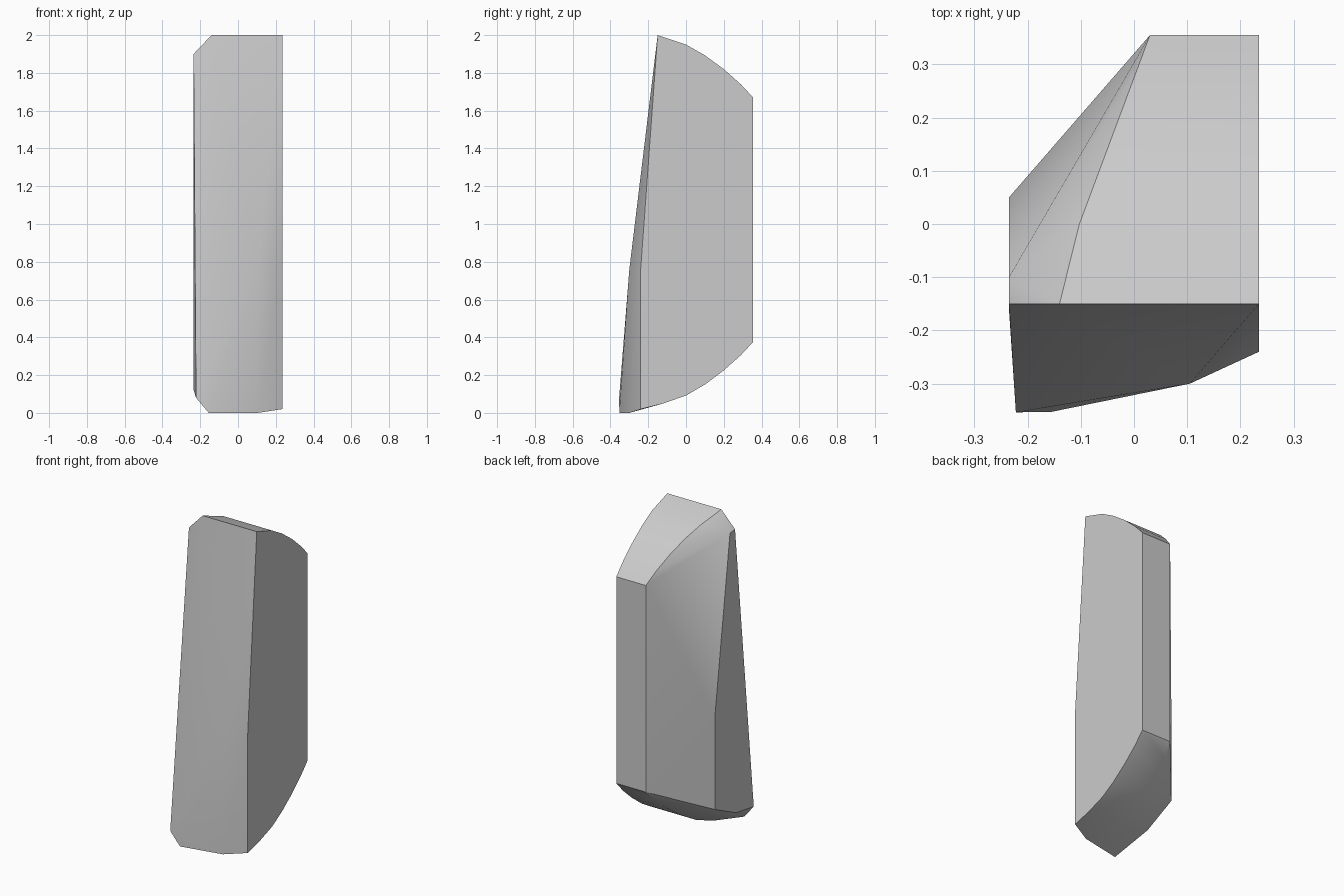
import bpy, bmesh, math

cube = bpy.data.objects.get("Cube")
if cube:
    bpy.data.objects.remove(cube, do_unlink=True)

# Flat side, and the two end curves as (y, z)
SIDE = 0.235
BACK = 0.355
top_curve = [(0, 1.95), (0.1, 1.893), (0.2, 1.82), (0.29, 1.74), (BACK, 1.67)]
low_curve = [(-0.12, 0.05), (0, 0.092), (0.1, 0.15), (0.2, 0.225), (0.29, 0.305), (BACK, 0.375)]


def rounded_end(curve, y0, x0):
    """Rows across an end, from the flat side to the slanted inner border."""
    rows = []
    for y, z in curve:
        t = (y - y0) / (BACK - y0)
        rows += [(SIDE, y, z), (x0 + t * (0.03 - x0), y, z)]
    return rows


points = rounded_end(top_curve, -0.1, -0.14) + rounded_end(low_curve, -0.3, -0.155)

# Top front edge with its clipped corner
points += [(SIDE, -0.15, 2), (-0.14, -0.15, 2), (-SIDE, -0.15, 1.9), (-SIDE, -0.1, 1.895)]
# Bulging front and lower front corner
points += [(SIDE, -0.24, 0.76), (SIDE, -0.24, 0.02), (0.105, -0.3, 0.76), (0.105, -0.3, 0),
           (-0.155, -0.353, 0), (-0.222, -0.354, 0.08), (-SIDE, -0.16, 0.12)]
# Corner between the narrow side and the slanted back
points += [(-SIDE, 0.05, 0.8), (-SIDE, 0.05, 0.22)]

# Solid faceted body wrapped around the corners
bm = bmesh.new()
for p in points:
    bm.verts.new(p)
hull = bmesh.ops.convex_hull(bm, input=bm.verts[:])
loose = {v for v in hull["geom_interior"] + hull["geom_unused"]
         if isinstance(v, bmesh.types.BMVert) and v.is_valid}
bmesh.ops.delete(bm, geom=list(loose), context="VERTS")
bmesh.ops.dissolve_limit(bm, angle_limit=math.radians(0.5), verts=bm.verts[:], edges=bm.edges[:])
bmesh.ops.recalc_face_normals(bm, faces=bm.faces[:])
mesh = bpy.data.meshes.new("faceted_block")
bm.to_mesh(mesh)
bm.free()
block = bpy.data.objects.new("faceted_block", mesh)
bpy.context.collection.objects.link(block)

# Plain grey
grey = bpy.data.materials.new("light_grey")
grey.use_nodes = True
grey.diffuse_color = (0.6, 0.6, 0.6, 1)
grey.node_tree.nodes["Principled BSDF"].inputs["Base Color"].default_value = (0.6, 0.6, 0.6, 1)
mesh.materials.append(grey)

bpy.ops.object.select_all(action="DESELECT")
block.select_set(True)
bpy.context.view_layer.objects.active = block
bpy.ops.object.shade_smooth_by_angle(angle=math.radians(30))
